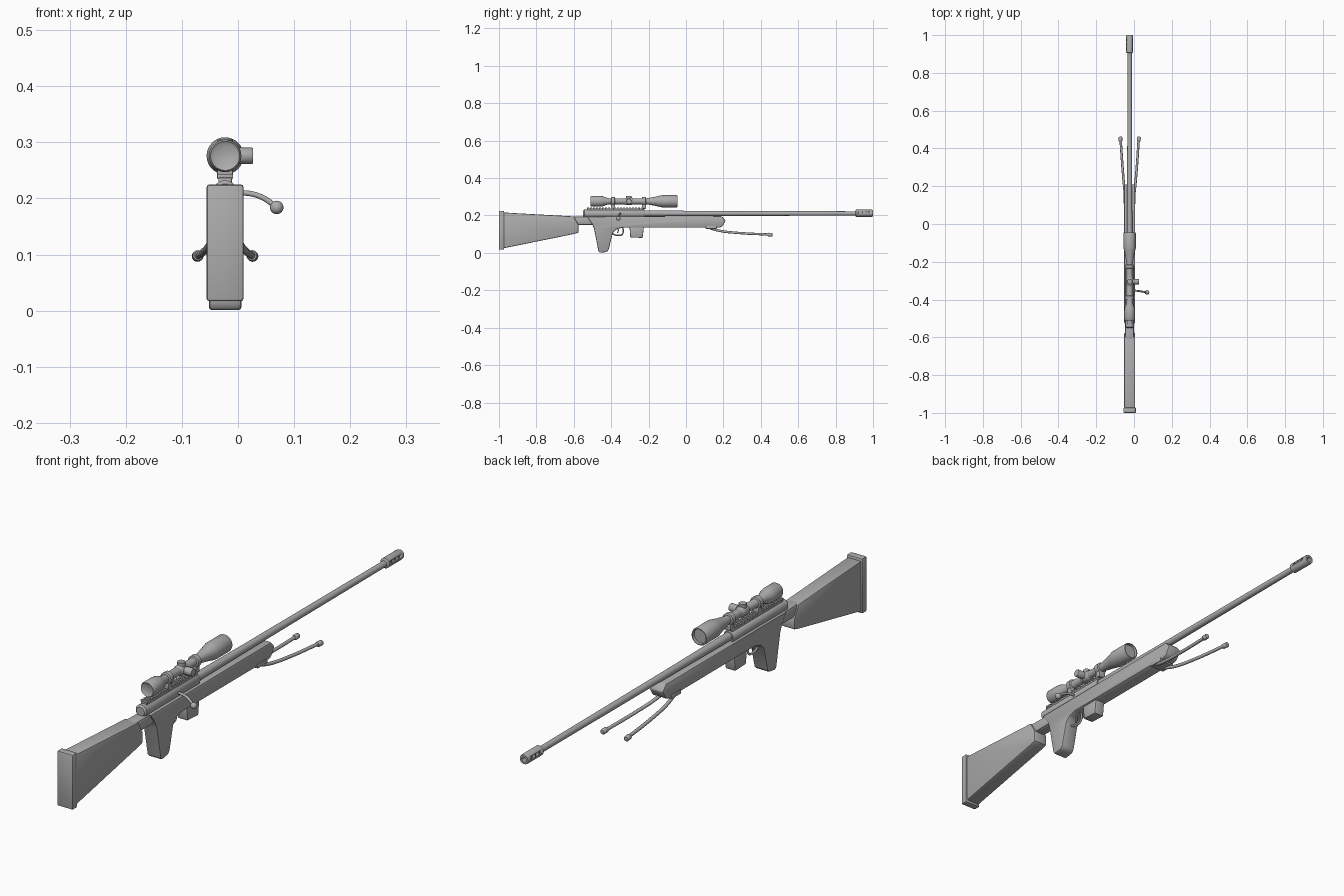
import bpy, bmesh, math
from mathutils import Vector

if "Cube" in bpy.data.objects:
    bpy.data.objects.remove(bpy.data.objects["Cube"])

CX = -0.023  # centre line of the rifle

grey = bpy.data.materials.new("plain grey")
grey.use_nodes = True
COLOUR = (0.42, 0.42, 0.42, 1)
grey.diffuse_color = COLOUR
grey.node_tree.nodes["Principled BSDF"].inputs["Base Color"].default_value = COLOUR


def finish(name, bm, bevel=0, segments=2):
    bmesh.ops.recalc_face_normals(bm, faces=bm.faces)
    mesh = bpy.data.meshes.new(name)
    bm.to_mesh(mesh)
    bm.free()
    mesh.materials.append(grey)
    ob = bpy.data.objects.new(name, mesh)
    bpy.context.collection.objects.link(ob)
    bpy.ops.object.select_all(action='DESELECT')
    ob.select_set(True)
    bpy.context.view_layer.objects.active = ob
    if bevel:
        mod = ob.modifiers.new("Bevel", 'BEVEL')
        mod.width, mod.segments, mod.limit_method = bevel, segments, 'ANGLE'
        bpy.ops.object.modifier_apply(modifier="Bevel")
    bpy.ops.object.shade_smooth_by_angle(angle=math.radians(35))
    return ob


def slab(name, outline, width, bevel=0.005):
    """Side outline of (y, z) points given a width across x."""
    bm = bmesh.new()
    face = bm.faces.new([bm.verts.new((CX - width / 2, y, z)) for y, z in outline])
    out = bmesh.ops.extrude_face_region(bm, geom=[face])
    moved = [v for v in out["geom"] if isinstance(v, bmesh.types.BMVert)]
    bmesh.ops.translate(bm, verts=moved, vec=(width, 0, 0))
    return finish(name, bm, bevel)


def box(name, y0, y1, z0, z1, width, bevel=0.002):
    return slab(name, [(y0, z0), (y1, z0), (y1, z1), (y0, z1)], width, bevel)


def lathe(name, profile, start, direction=(0, 1, 0), sides=32):
    """Turned part: (distance, radius) pairs along a direction, ends capped."""
    bm = bmesh.new()
    turn = Vector((0, 0, 1)).rotation_difference(Vector(direction)).to_matrix()
    rings = []
    for d, r in profile:
        ring = []
        for i in range(sides):
            a = 2 * math.pi * i / sides
            p = Vector((r * math.cos(a), r * math.sin(a), d))
            ring.append(bm.verts.new(Vector(start) + turn @ p))
        rings.append(ring)
    for a, b in zip(rings, rings[1:]):
        for i in range(sides):
            j = (i + 1) % sides
            bm.faces.new((a[i], a[j], b[j], b[i]))
    bm.faces.new(rings[0])
    bm.faces.new(rings[-1])
    return finish(name, bm)


def tube(name, points, radius):
    """Round rod along a smooth path."""
    curve = bpy.data.curves.new(name, 'CURVE')
    curve.dimensions = '3D'
    curve.bevel_depth, curve.bevel_resolution = radius, 3
    curve.use_fill_caps = True
    curve.resolution_u = 8
    spline = curve.splines.new('BEZIER')
    spline.bezier_points.add(len(points) - 1)
    for bp, p in zip(spline.bezier_points, points):
        bp.co = p
        bp.handle_left_type = bp.handle_right_type = 'AUTO'
    curve.materials.append(grey)
    ob = bpy.data.objects.new(name, curve)
    bpy.context.collection.objects.link(ob)


# Stock: butt, narrow wrist, forend with the pistol grip
box("butt_pad", -1.0, -0.972, 0.017, 0.225, 0.066, 0.005)
slab("butt_stock", [(-0.974, 0.025), (-0.60, 0.101), (-0.575, 0.108), (-0.575, 0.15),
                    (-0.60, 0.195), (-0.974, 0.216)], 0.058)
slab("stock_wrist", [(-0.66, 0.15), (-0.47, 0.15), (-0.47, 0.194), (-0.66, 0.196)],
     0.048, 0.01)
slab("forend_and_grip", [(-0.53, 0.195), (-0.502, 0.155), (-0.492, 0.13), (-0.468, 0.008),
                         (-0.46, 0.0), (-0.425, 0.005), (-0.414, 0.015), (-0.392, 0.105),
                         (-0.375, 0.125), (-0.34, 0.135), (0.18, 0.135), (0.195, 0.143),
                         (0.212, 0.172), (0.192, 0.196)], 0.058, 0.007)

# Receiver, barrel and muzzle brake
lathe("receiver", [(0, 0.017), (0.006, 0.023), (0.325, 0.023), (0.33, 0.02)],
      (CX, -0.55, 0.209))
lathe("barrel", [(0, 0.016), (0.08, 0.0155), (0.35, 0.0135), (1.17, 0.0115)],
      (CX, -0.25, 0.211))
brake = lathe("muzzle_brake", [(0, 0.013), (0.004, 0.019), (0.09, 0.019), (0.095, 0.017),
                               (0.095, 0.009), (0.06, 0.009)], (CX, 0.905, 0.212))

# Vents cut through the brake from side to side
bm = bmesh.new()
for y in (0.928, 0.95, 0.972):
    for side in (-1, 1):
        made = bmesh.ops.create_cube(bm, size=1)["verts"]
        bmesh.ops.scale(bm, verts=made, vec=(0.012, 0.013, 0.011))
        bmesh.ops.translate(bm, verts=made, vec=(CX + side * 0.018, y, 0.216))
cutter = finish("vent_cutter", bm)
cutter.hide_render = True
bpy.context.view_layer.objects.active = brake
cut = brake.modifiers.new("Vents", 'BOOLEAN')
cut.object, cut.operation, cut.solver = cutter, 'DIFFERENCE', 'EXACT'
bpy.ops.object.modifier_apply(modifier="Vents")
bpy.data.objects.remove(cutter)

# Toothed rail on the receiver
box("rail_base", -0.53, -0.225, 0.226, 0.237, 0.024, 0.001)
for i in range(19):
    y = -0.528 + i * 0.016
    box(f"rail_tooth_{i + 1}", y, y + 0.009, 0.235, 0.243, 0.028, 0.001)

# Scope with rings, feet and adjustment knobs
SZ = 0.276
lathe("scope_tube", [(0.004, 0.02), (0.0, 0.026), (0.006, 0.029), (0.05, 0.029), (0.065, 0.027),
                     (0.095, 0.016), (0.30, 0.016), (0.345, 0.024), (0.375, 0.031),
                     (0.385, 0.033), (0.46, 0.033), (0.465, 0.031), (0.465, 0.028),
                     (0.455, 0.027)], (CX, -0.51, SZ))
for label, y in (("rear", -0.39), ("front", -0.225)):
    lathe(f"{label}_scope_ring", [(-0.011, 0.019), (-0.009, 0.022), (0.009, 0.022),
                                  (0.011, 0.019)], (CX, y, SZ))
    box(f"{label}_scope_foot", y - 0.011, y + 0.011, 0.236, 0.262, 0.028)
KNOB = [(0, 0.012), (0.02, 0.012), (0.02, 0.0145), (0.048, 0.0145), (0.05, 0.0135)]
lathe("side_knob", KNOB, (CX, -0.305, SZ), (1, 0, 0), 24)
lathe("top_knob", [(d * 0.58, r) for d, r in KNOB], (CX, -0.305, SZ), (0, 0, 1), 24)
lathe("scope_saddle", [(-0.022, 0.016), (-0.016, 0.0195), (0.016, 0.0195), (0.022, 0.016)],
      (CX, -0.305, SZ))

# Bolt handle with a ball end
tube("bolt_handle", [(CX + 0.01, -0.352, 0.209), (0.02, -0.354, 0.209),
                     (0.045, -0.358, 0.201), (0.068, -0.362, 0.185)], 0.005)
bm = bmesh.new()
bmesh.ops.create_uvsphere(bm, u_segments=20, v_segments=12, radius=0.012)
bmesh.ops.translate(bm, verts=bm.verts, vec=(0.069, -0.362, 0.184))
finish("bolt_ball", bm)

# Magazine, trigger and guard
slab("magazine", [(-0.302, 0.14), (-0.298, 0.083), (-0.232, 0.08), (-0.225, 0.14)], 0.042, 0.004)
tube("trigger_guard", [(CX, -0.40, 0.112), (CX, -0.388, 0.1), (CX, -0.362, 0.094),
                       (CX, -0.341, 0.099), (CX, -0.336, 0.115), (CX, -0.338, 0.138)], 0.004)
tube("trigger", [(CX, -0.368, 0.138), (CX, -0.362, 0.12), (CX, -0.367, 0.107)], 0.003)

# Folding bipod
box("bipod_mount", 0.105, 0.165, 0.128, 0.145, 0.064, 0.004)
for label, s in (("left", 1), ("right", -1)):
    tube(f"{label}_bipod_leg", [(CX + s * 0.02, 0.13, 0.131), (CX + s * 0.027, 0.18, 0.118),
                                (CX + s * 0.037, 0.29, 0.106), (CX + s * 0.048, 0.45, 0.098)],
         0.0065)
    lathe(f"{label}_bipod_foot", [(0, 0.008), (0.003, 0.01), (0.022, 0.01), (0.025, 0.008)],
          (CX + s * 0.048, 0.437, 0.098), (s * 0.06, 1, -0.04), 20)
